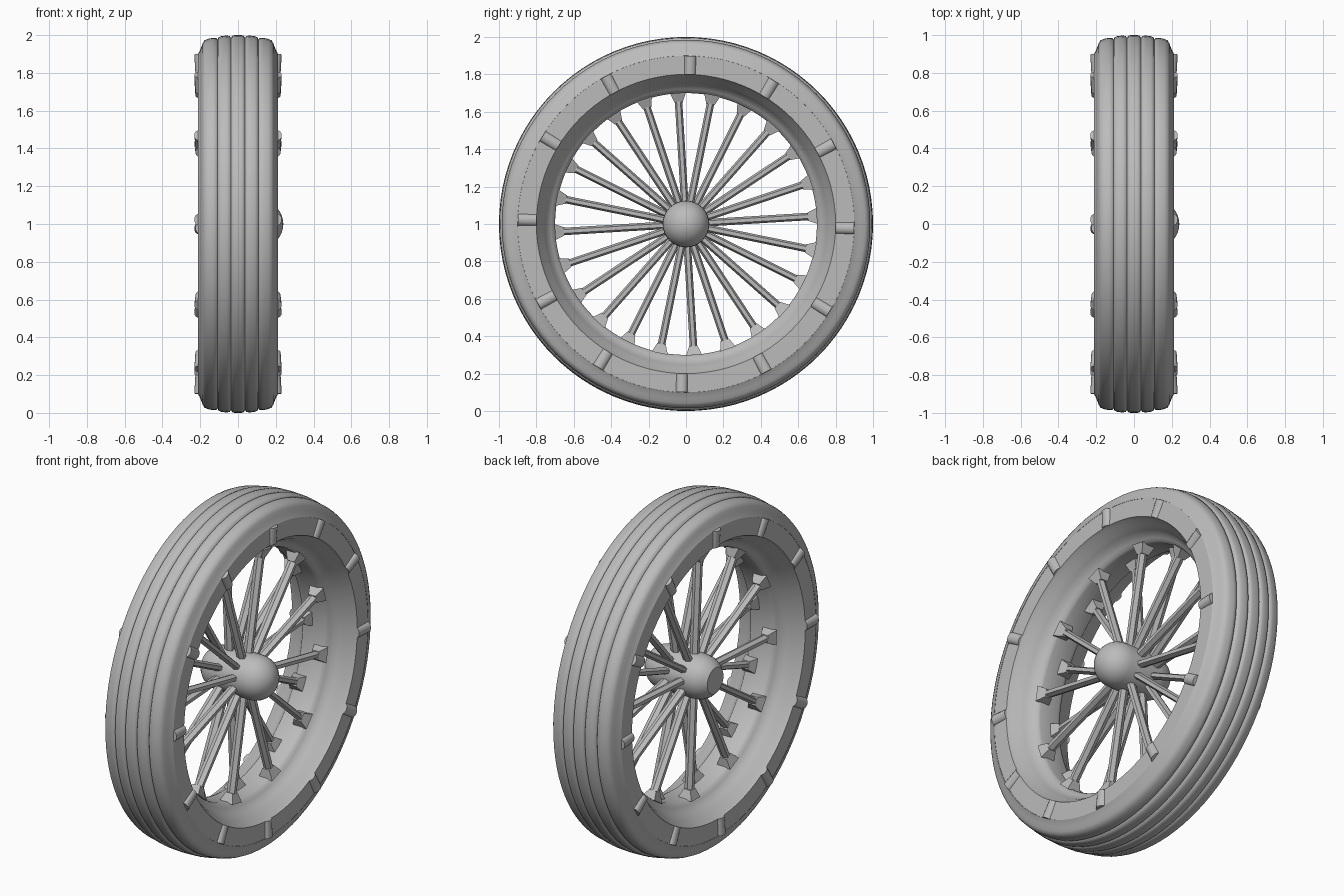
import bpy, bmesh, math
from mathutils import Matrix, Vector

cube = bpy.data.objects.get("Cube")
if cube:
    bpy.data.objects.remove(cube, do_unlink=True)

grey = bpy.data.materials.new("plain grey")
grey.use_nodes = True
COLOUR = (0.5, 0.5, 0.5, 1)
grey.diffuse_color = COLOUR
grey.node_tree.nodes["Principled BSDF"].inputs["Base Color"].default_value = COLOUR
CENTRE = Vector((0, 0, 1))


def finish(name, bm, angle=35):
    bmesh.ops.recalc_face_normals(bm, faces=bm.faces)
    mesh = bpy.data.meshes.new(name)
    bm.to_mesh(mesh)
    bm.free()
    mesh.materials.append(grey)
    ob = bpy.data.objects.new(name, mesh)
    bpy.context.collection.objects.link(ob)
    ob.location = CENTRE
    bpy.ops.object.select_all(action='DESELECT')
    ob.select_set(True)
    bpy.context.view_layer.objects.active = ob
    bpy.ops.object.shade_smooth_by_angle(angle=math.radians(angle))
    return ob


def lathe(name, profile, closed=True, steps=96, angle=35):
    """Spin (x, radius) points round the axle."""
    bm = bmesh.new()
    verts = [bm.verts.new((x, 0, r)) for x, r in profile]
    pairs = list(zip(verts, verts[1:]))
    if closed:
        pairs.append((verts[-1], verts[0]))
    edges = [bm.edges.new(p) for p in pairs]
    bmesh.ops.spin(bm, geom=verts + edges, cent=(0, 0, 0), axis=(1, 0, 0),
                   angle=math.tau, steps=steps)
    bmesh.ops.remove_doubles(bm, verts=bm.verts, dist=0.0001)
    return finish(name, bm, angle)


def mirrored(half):
    return half + [(-x, r) for x, r in reversed(half)]


# Tyre with five soft ribs and gently bulging sidewalls
tyre = [(0.018, 1.0), (0.03, 0.997), (0.037, 0.986), (0.044, 0.995), (0.06, 0.998),
        (0.09, 0.994), (0.102, 0.989), (0.109, 0.977), (0.116, 0.985), (0.135, 0.985),
        (0.16, 0.98), (0.178, 0.972), (0.187, 0.957), (0.195, 0.935), (0.205, 0.912),
        (0.212, 0.9), (0.19, 0.89)]
lathe("tyre", mirrored(tyre), angle=50)

# Rim: flat side rings with a dished inner face
rim = [(0.19, 0.901), (0.211, 0.901), (0.211, 0.8), (0.19, 0.79), (0.16, 0.768),
       (0.13, 0.753), (0.105, 0.74), (0.088, 0.722), (0.076, 0.705), (0.06, 0.7)]
lathe("rim", mirrored(rim), angle=40)

# Hub: domed on the left, blunt on the right
dome = [(0.115 + 0.125 * math.sin(a * math.pi / 16), 0.125 * math.cos(a * math.pi / 16))
        for a in range(9)]
hub = [(-0.19, 0), (-0.19, 0.075), (-0.165, 0.1), (-0.13, 0.118), (-0.08, 0.125)] + dome
lathe("hub", hub, closed=False, steps=32)

# Spokes in two alternating rows, broad along the axle, each with a flared foot
bm_spokes, bm_feet = bmesh.new(), bmesh.new()
for i in range(24):
    turn = Matrix.Rotation(math.radians(3.5 + 15 * i), 4, 'X')
    row = 0.05 if i % 2 else -0.05
    place = turn @ Matrix.Translation((row, 0, 0.37)) @ Matrix.Diagonal((1.4, 1, 1, 1))
    bmesh.ops.create_cone(bm_spokes, cap_ends=True, segments=6, radius1=0.02,
                          radius2=0.02, depth=0.62, matrix=place)
    flare = turn @ Matrix.Translation((row, 0, 0.679)) @ Matrix.Rotation(math.pi / 4, 4, 'Z')
    bmesh.ops.create_cone(bm_feet, cap_ends=True, segments=4, radius1=0.032,
                          radius2=0.062, depth=0.052, matrix=flare)
finish("spokes", bm_spokes)
finish("spoke_feet", bm_feet)

# Rounded clips across both side rings
bm = bmesh.new()
for side in (-1, 1):
    for i in range(12):
        place = (Matrix.Rotation(math.radians(-1.5 + 30 * i), 4, 'X')
                 @ Matrix.Translation((side * 0.203, 0, 0.85))
                 @ Matrix.Rotation(side * 0.06, 4, 'Y')
                 @ Matrix.Diagonal((0.8, 1, 1, 1)))
        bmesh.ops.create_cone(bm, cap_ends=True, segments=16, radius1=0.032,
                              radius2=0.032, depth=0.1, matrix=place)
finish("ring_clips", bm)
